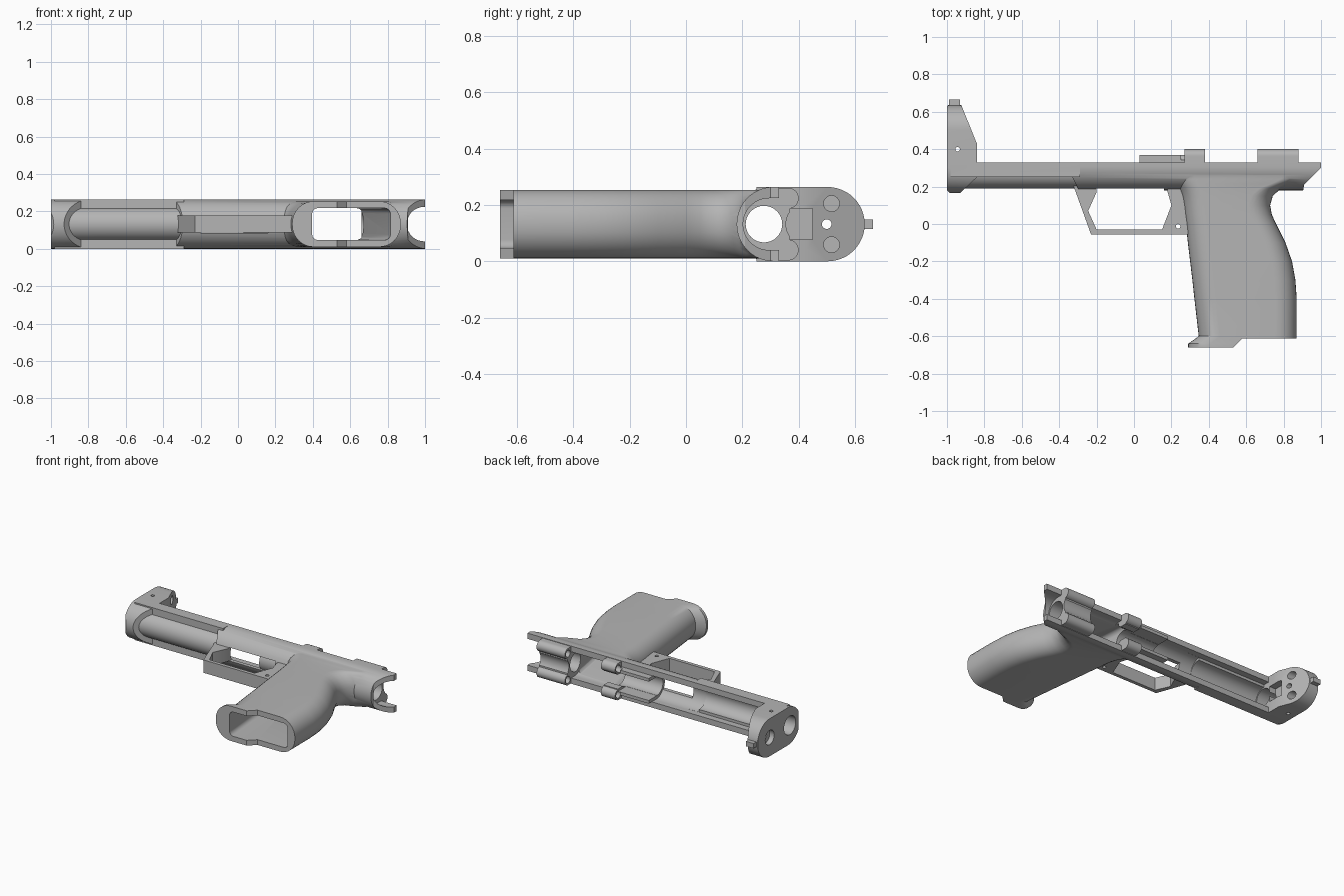
import bpy, bmesh
from math import sin, cos, pi, radians

if "Cube" in bpy.data.objects:
    bpy.data.objects.remove(bpy.data.objects["Cube"])

MID = 0.132   # centre plane of the model's thickness

grey = bpy.data.materials.new("matte grey")
grey.use_nodes = True
grey.diffuse_color = (0.46, 0.46, 0.46, 1)
grey.node_tree.nodes["Principled BSDF"].inputs["Base Color"].default_value = grey.diffuse_color


def loft(name, rings):
    """Closed solid through rings of equal length."""
    bm = bmesh.new()
    rows = [[bm.verts.new(p) for p in ring] for ring in rings]
    for a, b in zip(rows, rows[1:]):
        for i in range(len(a)):
            j = (i + 1) % len(a)
            bm.faces.new((a[i], a[j], b[j], b[i]))
    bm.faces.new(rows[0])
    bm.faces.new(rows[-1])
    bmesh.ops.recalc_face_normals(bm, faces=bm.faces)
    mesh = bpy.data.meshes.new(name)
    bm.to_mesh(mesh)
    bm.free()
    mesh.materials.append(grey)
    obj = bpy.data.objects.new(name, mesh)
    bpy.context.collection.objects.link(obj)
    return obj


def along_x(name, pts, lo, hi):
    return loft(name, [[(x, y, z) for y, z in pts] for x in (lo, hi)])


def along_z(name, pts, lo=-0.1, hi=0.4):
    return loft(name, [[(x, y, z) for x, y in pts] for z in (lo, hi)])


def box(name, x0, x1, y0, y1, z0, z1):
    return along_x(name, [(y0, z0), (y1, z0), (y1, z1), (y0, z1)], x0, x1)


def arc(cx, cy, r, start, end, n=24, ry=None):
    steps = [radians(start + (end - start) * i / n) for i in range(n + 1)]
    return [(cx + r * cos(t), cy + (ry or r) * sin(t)) for t in steps]


def circle(cx, cy, r):
    return arc(cx, cy, r, 0, 360, 32)[:-1]


def trough(cy, depth, half, top):
    """Round-bottomed U section in the y-z plane, open toward +y."""
    return arc(cy, MID, depth, 90, 270, 32, half) + [(top, MID - half), (top, MID + half)]


def rounded(y, x0, x1, half, r):
    """Rounded rectangle ring in the x-z plane."""
    ring = []
    for cx, cz, a in ((x1 - r, half - r, 0), (x0 + r, half - r, 90),
                      (x0 + r, r - half, 180), (x1 - r, r - half, 270)):
        ring += [(px, y, MID + pz) for px, pz in arc(cx, cz, r, a, a + 90, 8)]
    return ring


def combine(base, tool, op):
    mod = base.modifiers.new("combine", "BOOLEAN")
    mod.operation, mod.solver, mod.object = op, "EXACT", tool
    bpy.context.view_layer.objects.active = base
    bpy.ops.object.modifier_apply(modifier=mod.name)
    bpy.data.objects.remove(tool)


def add(tool):
    combine(frame, tool, "UNION")


def cut(tool):
    combine(frame, tool, "DIFFERENCE")


# Main body with sloped ends
frame = along_x("frame", trough(0.31, 0.13, MID, 0.33), -0.33, 1.0)
cut(along_z("front_slope", [(-0.4, 0.25), (-0.33, 0.25), (-0.29, 0.17), (-0.4, 0.17)]))
cut(along_z("rear_slope", [(0.89, 0.1), (0.91, 0.21), (1.0, 0.30), (1.1, 0.3), (1.1, 0.1)]))

# Front rails and the round tube beneath them
add(box("front_rails", -0.98, -0.29, 0.25, 0.33, 0, 2 * MID))
add(along_x("front_tube", trough(0.278, 0.088, 0.088, 0.32), -0.95, -0.28))

# Grip with flared front lip
outline = [(0.29, 0.2, 0.93), (0.24, 0.215, 0.90), (0.215, 0.225, 0.85), (0.19, 0.24, 0.785),
           (0.15, 0.255, 0.742), (0.1, 0.264, 0.728), (0.05, 0.27, 0.737), (0, 0.277, 0.76),
           (-0.1, 0.288, 0.81), (-0.2, 0.3, 0.845), (-0.3, 0.312, 0.863), (-0.4, 0.323, 0.87),
           (-0.6, 0.346, 0.87), (-0.64, 0.29, 0.87), (-0.66, 0.29, 0.87)]
add(loft("grip", [rounded(y, a, b, 0.122, 0.115) for y, a, b in outline]))
cut(along_z("heel", [(0.53, -0.7), (0.53, -0.66), (0.58, -0.612), (1, -0.612), (1, -0.7)]))

# Guard loop
add(along_z("guard", [(-0.34, 0.25), (-0.23, -0.055), (0.3, -0.055), (0.3, 0.21), (0.18, 0.21),
                      (0.18, 0.17), (0.2, 0.1), (0.15, -0.03), (-0.2, -0.03), (-0.245, 0.07),
                      (-0.2, 0.17), (-0.2, 0.21), (-0.25, 0.25)], MID - 0.045, MID + 0.045))

# End plate: stadium trimmed to its side profile
plate = along_x("end_plate", arc(0.297, MID, MID, 90, 270) + arc(0.503, MID, MID, -90, 90), -1, -0.84)
combine(plate, along_z("side_profile", [(-1, 0.18), (-0.985, 0.165), (-0.93, 0.165), (-0.84, 0.25),
                                        (-0.84, 0.43), (-0.925, 0.64), (-0.99, 0.64), (-1, 0.63)]),
        "INTERSECT")
add(plate)
add(box("plate_tab", -0.99, -0.93, 0.6, 0.665, MID - 0.017, MID + 0.017))

# Open channel along the top
cut(along_x("front_channel", trough(0.278, 0.073, 0.073, 0.5), -0.84, -0.2))
cut(box("rail_channel", -0.84, -0.2, 0.285, 0.5, MID - 0.092, MID + 0.092))
cut(along_x("rear_channel", trough(0.295, 0.092, 0.092, 0.5), -0.3, 1.1))
cut(box("slot", -0.2, 0.16, 0.1, 0.3, MID - 0.047, MID + 0.047))

# Half-round seat and the two raised cross lugs
add(along_x("seat", trough(0.28, 0.088, 0.088, 0.37), 0.03, 0.3))
for x0, x1 in ((0.27, 0.38), (0.66, 0.88)):
    add(along_x("lug_web", trough(0.3, 0.105, 0.105, 0.37), x0, x1))
    for side in (-1, 1):
        z = MID + side * 0.092
        ends = arc(0.363, z, 0.037, 90, -90)
        add(along_x("lug_boss", ends + [(0.3, z - 0.037), (0.3, z + 0.037)], x0, x1))
        cut(along_x("lug_hole", circle(0.365, z, 0.024), x0 - 0.02, x1 - 0.02))
    cut(along_x("lug_dip", circle(0.43, MID, 0.075), x0 - 0.02, x1 + 0.02))
cut(box("seat_opening", 0.0, 0.27, 0.28, 0.45, MID - 0.066, MID + 0.066))
cut(box("front_lug_opening", 0.25, 0.4, 0.29, 0.45, MID - 0.05, MID + 0.05))
cut(along_x("bore", circle(0.277, MID, 0.065), -1.1, 1.1))

# Hollow through the grip
cut(loft("grip_hollow", [rounded(-0.7, 0.4, 0.83, 0.085, 0.03), rounded(0.3, 0.315, 0.655, 0.085, 0.03)]))

# Rear notch
notch = arc(1.0, MID, 0.078, 90, 270)
cut(loft("rear_notch", [[(x, y, z) for x, z in notch + [(1.1, MID - 0.078), (1.1, MID + 0.078)]]
                        for y in (0.1, 0.5)]))

# Holes and pocket in the end plate
cut(along_x("counterbore", circle(0.5, MID, 0.05), -1.1, -0.965))
cut(along_x("centre_hole", circle(0.5, MID, 0.017), -1.1, -0.8))
for side in (-1, 1):
    cut(along_x("blind_hole", circle(0.517, MID + side * 0.073, 0.028), -0.935, -0.8))
cut(box("pocket", -0.89, -0.8, 0.34, 0.45, MID - 0.055, MID + 0.055))

# Pin holes
cut(along_z("plate_pin", circle(-0.943, 0.4, 0.012)))
cut(along_z("guard_pin", circle(0.236, -0.013, 0.012)))

# Shading and final material
frame.data.materials.clear()
frame.data.materials.append(grey)
for poly in frame.data.polygons:
    poly.material_index = 0
bpy.ops.object.select_all(action="DESELECT")
frame.select_set(True)
bpy.context.view_layer.objects.active = frame
bpy.ops.object.shade_smooth_by_angle(angle=radians(32))
